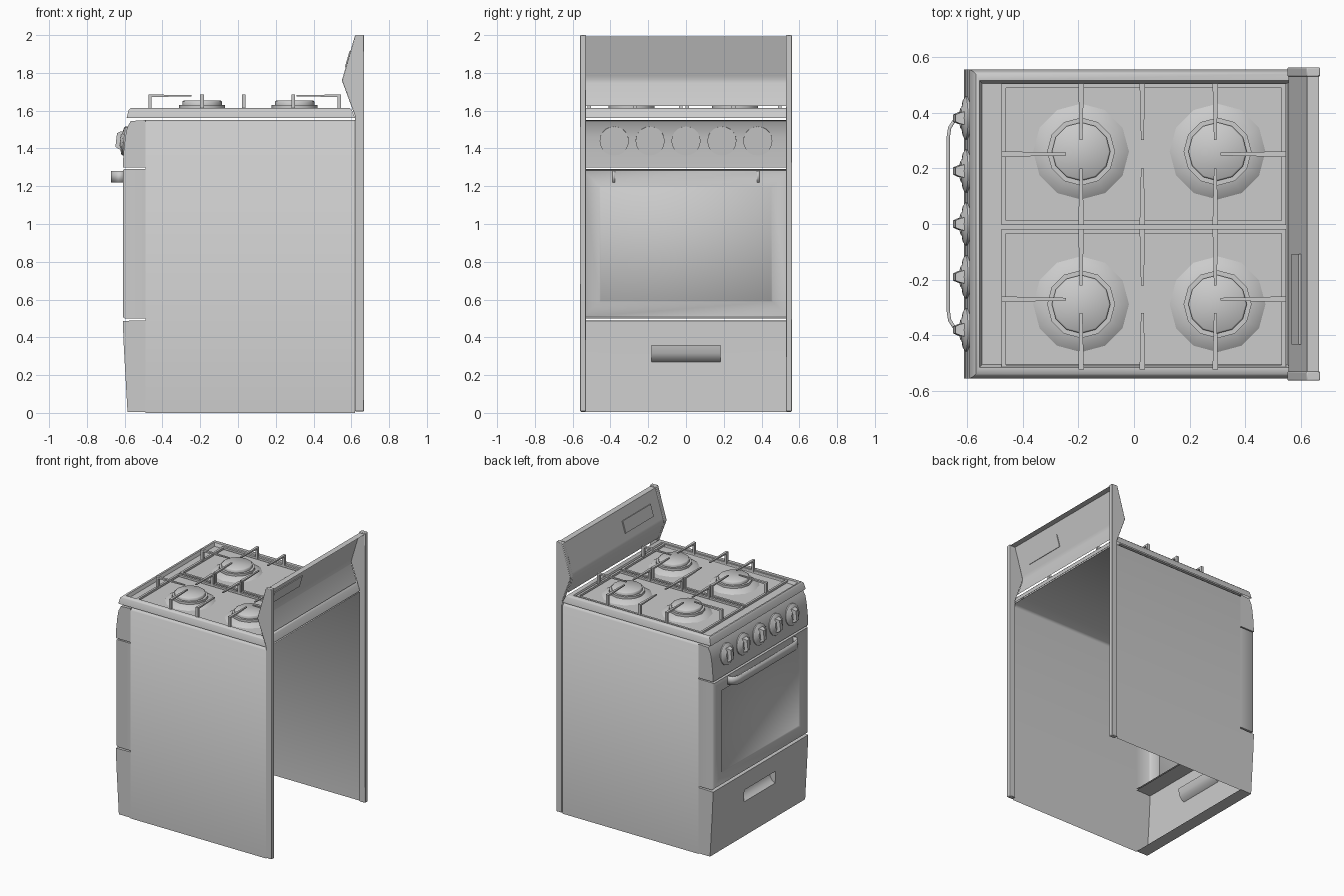
import bpy, bmesh, math
from mathutils import Matrix, Vector

if "Cube" in bpy.data.objects:
    bpy.data.objects.remove(bpy.data.objects["Cube"])


def finish(name, bm, angle=35, recalc=True):
    bmesh.ops.remove_doubles(bm, verts=bm.verts, dist=0.0001)
    if recalc:
        bmesh.ops.recalc_face_normals(bm, faces=bm.faces)
    me = bpy.data.meshes.new(name)
    bm.to_mesh(me)
    bm.free()
    ob = bpy.data.objects.new(name, me)
    bpy.context.collection.objects.link(ob)
    bpy.ops.object.select_all(action='DESELECT')
    ob.select_set(True)
    bpy.context.view_layer.objects.active = ob
    bpy.ops.object.shade_smooth_by_angle(angle=math.radians(angle))
    return ob


def loft(bm, loops, closed=True, cap0=False, cap1=False):
    rows = [[bm.verts.new(p) for p in lp] for lp in loops]
    n = len(rows[0])
    for a, b in zip(rows, rows[1:]):
        for i in range(n if closed else n - 1):
            j = (i + 1) % n
            bm.faces.new((a[i], a[j], b[j], b[i]))
    if cap0:
        bm.faces.new(rows[0][::-1])
    if cap1:
        bm.faces.new(rows[-1])


def extrude_y(bm, prof, y0, y1, closed=False, cap0=False, cap1=False):
    loft(bm, [[(x, y, z) for x, z in prof] for y in (y0, y1)], closed, cap0, cap1)


def box(bm, x0, x1, y0, y1, z0, z1):
    loft(bm, [[(x0, y0, z), (x1, y0, z), (x1, y1, z), (x0, y1, z)] for z in (z0, z1)],
         True, True, True)


def ring(r, z, n, c=(0, 0)):
    return [(c[0] + r * math.cos(2 * math.pi * i / n),
             c[1] + r * math.sin(2 * math.pi * i / n), z) for i in range(n)]


# Cabinet: two sides and top, open at back, front and bottom
bm = bmesh.new()
sec = [(-.555, 0), (-.555, 1.535), (-.54, 1.55), (.54, 1.55), (.555, 1.535), (.555, 0)]
loft(bm, [[(x, y, z) for y, z in sec] for x in (-.49, .62)], closed=False)
finish("cabinet", bm, 50)

# Cooktop tray: raised rim with a sunken floor
bm = bmesh.new()
tray = [(-.59, .62, .555, 1.56), (-.578, .602, .548, 1.605), (-.568, .592, .538, 1.615),
        (-.555, .56, .515, 1.613), (-.545, .55, .505, 1.59)]
loft(bm, [[(a, -w, z), (b, -w, z), (b, w, z), (a, w, z)] for a, b, w, z in tray], cap1=True)
finish("cooktop", bm, 50)

# Control panel with a curved face
bm = bmesh.new()
extrude_y(bm, [(-.49, 1.3), (-.61, 1.3), (-.606, 1.38), (-.597, 1.46), (-.587, 1.51),
               (-.568, 1.545), (-.49, 1.55)], -.555, .555, cap0=True, cap1=True)
finish("control_panel", bm, 40)

# Oven door shell with recessed window
bm = bmesh.new()
door = [(-.49, .555, .5, 1.292), (-.6, .555, .5, 1.292), (-.61, .545, .508, 1.284),
        (-.61, .458, .588, 1.2), (-.603, .452, .594, 1.194)]
loft(bm, [[(x, -w, a), (x, w, a), (x, w, b), (x, -w, b)] for x, w, a, b in door], cap1=True)
finish("oven_door", bm, 50)

# Drawer shell with a scooped finger pull in the middle
low = [(-.49, .005), (-.585, .005), (-.6, .27)]
high = [(-.605, .36), (-.61, .487), (-.49, .49)]
scoop = [(-.6, .27), (-.575, .285), (-.557, .315), (-.552, .36), (-.605, .36)]
bm = bmesh.new()
extrude_y(bm, low + high, -.555, -.183, cap0=True)
extrude_y(bm, low + scoop[1:-1] + high, -.183, .183)
extrude_y(bm, low + high, .183, .555, cap1=True)
for y in (-.183, .183):
    bm.faces.new([bm.verts.new((x, y, z)) for x, z in scoop])
finish("drawer", bm)

# Oven door handle strap
half = [(-.605, .382), (-.632, .38), (-.645, .372), (-.662, .345), (-.667, .31)]
path = half + [(x, -y) for x, y in reversed(half)]
bm = bmesh.new()
loft(bm, [[(x, y, z) for x, y in path] for z in (1.22, 1.28)], closed=False)
handle = finish("door_handle", bm, 50)
mod = handle.modifiers.new("thickness", 'SOLIDIFY')
mod.thickness = .012
mod.offset = 0

# Knobs: round skirt with a tapered grip
for k in range(5):
    bm = bmesh.new()
    prof = [(.077, -.008), (.077, .006), (.068, .013), (.042, .018), (.036, .024)]
    loft(bm, [ring(r, z, 20) for r, z in prof], cap0=True, cap1=True)
    grip = [(.05, .024, .014), (.046, .02, .03), (.036, .013, .046)]
    loft(bm, [[(-a, -b, z), (a, -b, z), (a, b, z), (-a, b, z)] for a, b, z in grip], cap1=True)
    ob = finish("knob_%d" % (k + 1), bm)
    ob.matrix_world = (Matrix.Translation((-.599, -.38 + .19 * k, 1.44))
                       @ Matrix.Rotation(-(math.pi / 2 - .12), 4, 'Y'))

# Burners: low-sided mound with a round cap
for i, c in enumerate([(-.19, .26), (.3, .26), (-.19, -.288), (.3, -.288)]):
    bm = bmesh.new()
    mound = [(.172, 1.59), (.15, 1.605), (.122, 1.613), (.122, 1.63)]
    loft(bm, [ring(r, z, 12, c) for r, z in mound], cap1=True)
    loft(bm, [ring(.105, 1.628, 12, c), ring(.105, 1.648, 12, c), ring(.099, 1.653, 12, c)],
         cap1=True)
    finish("burner_%d" % (i + 1), bm, 50)


def finger(bm, root, direction, length):
    d = Vector(direction)
    s = Vector((-d.y, d.x, 0))
    prof = [(0, 1.6), (0, 1.685), (length, 1.683), (length, 1.676), (.018, 1.672), (.018, 1.6)]
    rows = []
    for side in (-1, 1):
        rows.append([Vector((root[0], root[1], z)) + d * t
                     + s * side * (.01 - .005 * t / length) for t, z in prof])
    loft(bm, rows, True, True, True)


# Pan grates: low frame with bent fingers over the burners
X0, X1, B = -.475, .545, .016
for name, y0, y1 in (("grate_left", -.003, .505), ("grate_right", -.522, -.018)):
    bm = bmesh.new()
    for a, b in ((y0, y0 + B), (y1 - B, y1)):
        box(bm, X0, X1, a, b, 1.595, 1.61)
    for a, b in ((X0, X0 + B), (X1 - B, X1)):
        box(bm, a, b, y0 + B, y1 - B, 1.595, 1.61)
    for x in (-.19, .03, .292):
        finger(bm, (x, y0), (0, 1, 0), .203)
        finger(bm, (x, y1), (0, -1, 0), .203)
    ym = (y0 + y1) / 2
    finger(bm, (X0, ym), (1, 0, 0), .23)
    finger(bm, (X1, ym), (-1, 0, 0), .235)
    finish(name, bm)

# Rear posts with pointed end caps for the backguard
for name, s in (("rear_post_left", 1), ("rear_post_right", -1)):
    bm = bmesh.new()
    prof = [(.62, .008), (.62, 1.57), (.55, 1.76), (.62, 2), (.668, 2), (.668, .008)]
    extrude_y(bm, prof, s * .53, s * .562, True, True, True)
    ob = finish(name, bm)
    bev = ob.modifiers.new("soft_edges", 'BEVEL')
    bev.width = .004
    bev.segments = 2

# Backguard sheet folded between the posts, open behind
bm = bmesh.new()
extrude_y(bm, [(.6, 1.625), (.556, 1.745), (.554, 1.765), (.56, 1.785), (.622, 1.992),
               (.665, 1.992)], -.53, .53)
finish("backguard", bm, 40)

# Display frame on the backguard
bm = bmesh.new()
box(bm, -.008, .006, -.163, .163, -.044, .044)
ob = finish("display", bm)
ob.matrix_world = Matrix.Translation((.586, -.27, 1.872)) @ Matrix.Rotation(.287, 4, 'Y')
